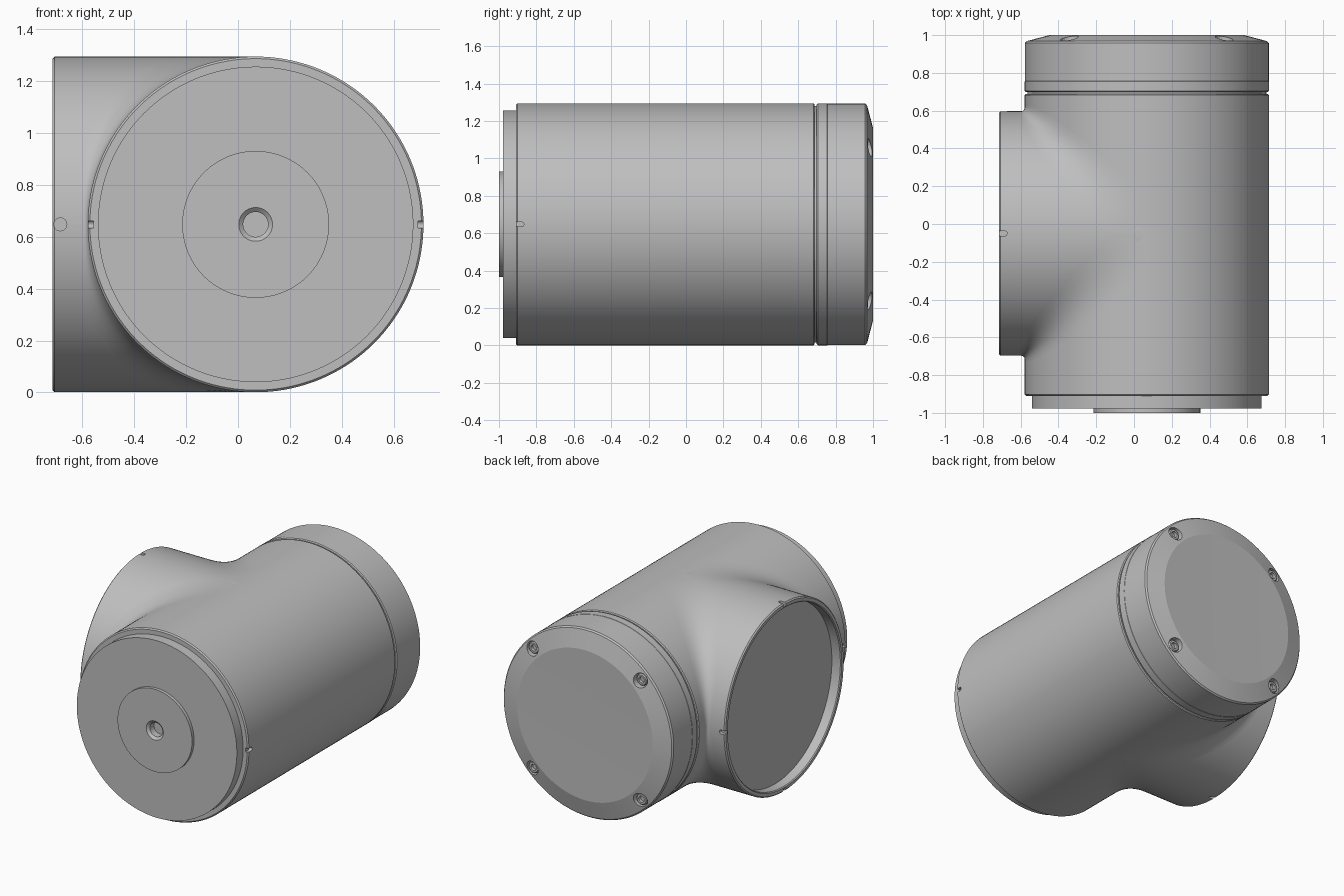
import bpy
import bmesh
from math import cos, sin, pi, radians
from mathutils import Matrix, Vector

if "Cube" in bpy.data.objects:
    bpy.data.objects.remove(bpy.data.objects["Cube"])

R = 0.647                      # radius shared by both tubes
CX, CY, CZ = 0.068, -0.05, 0.648
SEG = 144

grey = bpy.data.materials.new("satin grey")
grey.use_nodes = True
grey.diffuse_color = (0.52, 0.52, 0.525, 1)
grey.node_tree.nodes["Principled BSDF"].inputs["Base Color"].default_value = (0.52, 0.52, 0.525, 1)

# Axis frames: local z becomes the axis of the part
ALONG_Y = Matrix.Translation((CX, 0, CZ)) @ Matrix.Rotation(radians(-90), 4, 'X')
ALONG_X = Matrix.Translation((0, CY, CZ)) @ Matrix.Rotation(radians(90), 4, 'Y')


def finish(bm, name):
    bmesh.ops.remove_doubles(bm, verts=bm.verts, dist=1e-5)
    bmesh.ops.recalc_face_normals(bm, faces=bm.faces)
    mesh = bpy.data.meshes.new(name)
    bm.to_mesh(mesh)
    bm.free()
    mesh.materials.append(grey)
    ob = bpy.data.objects.new(name, mesh)
    bpy.context.collection.objects.link(ob)
    return ob


def lathe(name, profile, frame, seg=SEG):
    """Spin (radius, height) points that start and end on the axis."""
    bm = bmesh.new()
    verts = [bm.verts.new((r, 0, h)) for r, h in profile]
    edges = [bm.edges.new(pair) for pair in zip(verts, verts[1:])]
    bmesh.ops.spin(bm, geom=verts + edges, cent=(0, 0, 0), axis=(0, 0, 1),
                   angle=2 * pi, steps=seg, use_merge=True)
    bm.transform(frame)
    return finish(bm, name)


def smooth(ob):
    bpy.ops.object.select_all(action='DESELECT')
    ob.select_set(True)
    bpy.context.view_layer.objects.active = ob
    bpy.ops.object.shade_smooth_by_angle(angle=radians(12))


def cut(ob, cutters):
    """Subtract the cutters, then remove them."""
    for c in cutters:
        mod = ob.modifiers.new("cut", 'BOOLEAN')
        mod.operation = 'DIFFERENCE'
        mod.solver = 'EXACT'
        mod.object = c
        c.hide_render = True
        bpy.context.view_layer.objects.active = ob
        bpy.ops.object.modifier_apply(modifier=mod.name)
        bpy.data.objects.remove(c)


def pin(center, direction, radius, length, name="pin_cutter"):
    """Cylinder centred on a point, with its axis along a direction."""
    turn = Vector(direction).to_track_quat('Z', 'Y').to_matrix().to_4x4()
    bm = bmesh.new()
    bmesh.ops.create_cone(bm, cap_ends=True, segments=24, radius1=radius, radius2=radius,
                          depth=length, matrix=Matrix.Translation(center) @ turn)
    return finish(bm, name)


def slot(center, out, along, half):
    """Round-ended slot running from a point off the rim along a direction."""
    out, along, center = Vector(out), Vector(along), Vector(center)
    side = out.cross(along)
    bm = bmesh.new()
    outline = [(-half, -0.05), (half, -0.05)]
    outline += [(half * cos(pi * i / 12), half * sin(pi * i / 12)) for i in range(13)]
    verts = [bm.verts.new(center + side * u + along * v - out * 0.022) for u, v in outline]
    face = bm.faces.new(verts)
    top = bmesh.ops.extrude_face_region(bm, geom=[face])["geom"]
    moved = [v for v in top if isinstance(v, bmesh.types.BMVert)]
    bmesh.ops.translate(bm, verts=moved, vec=out * 0.06)
    return finish(bm, "slot_cutter")


# Main tube with stepped front spigot, boss and centre hole
body = lathe("main_body", [
    (0, -0.94), (0.048, -0.94), (0.048, -0.985), (0.065, -1), (0.283, -1),
    (0.283, -0.978), (0.608, -0.978), (0.608, -0.91), (R - 0.008, -0.91), (R, -0.902),
    (R, 0.682), (R - 0.006, 0.688), (R - 0.014, 0.688), (R - 0.014, 0.72), (0, 0.72)], ALONG_Y)
cut(body, [slot((CX + s * R, -0.88, CZ), (s, 0, 0), (0, 1, 0), 0.013) for s in (-1, 1)])

# Rear cap with sloped rim, shallow dished face and four screw holes
cap = lathe("rear_cap", [
    (0, 0.699), (R - 0.006, 0.699), (R, 0.705), (R, 0.755), (R - 0.0015, 0.7565),
    (R - 0.0015, 0.958), (R - 0.01, 0.968), (0.515, 1), (0, 0.993)], ALONG_Y)
spots = [(CX + i * 0.41, CZ + k * 0.41) for i in (-1, 1) for k in (-1, 1)]
cut(cap, [pin((x, 1, z), (0, 1, 0), 0.048, 0.12) for x, z in spots])

# Side branch with open recessed socket
X0 = -0.715
branch = lathe("side_branch", [
    (0, X0 + 0.07), (0.612, X0 + 0.07), (0.612, X0 + 0.006), (0.618, X0), (R - 0.008, X0),
    (R, X0 + 0.008), (R, CX), (0, CX)], ALONG_X)
cut(branch, [slot((X0 + 0.03, CY, CZ + s * R), (0, 0, s), (1, 0, 0), 0.013) for s in (-1, 1)]
    + [slot((X0 + 0.03, CY + R, CZ), (0, 1, 0), (1, 0, 0), 0.013),
       pin((X0 + 0.03, CY - R, CZ), (0, 1, 0), 0.025, 0.04)])


# Concave blends where the branch meets the main tube
def blend(name, s):
    bm = bmesh.new()
    rows = []
    for i in range(73):
        t = pi * (i / 72 - 0.5)
        c, z = R * cos(t), CZ + R * sin(t)
        d = 0.022 + 0.16 * abs(sin(t)) ** 1.3
        corner = Vector((CX - c, CY + s * c, z))
        a, b = corner + Vector((0, s * d, 0)), corner - Vector((d, 0, 0))
        rows.append([bm.verts.new(a * (1 - u) ** 2 + corner * 2 * u * (1 - u) + b * u * u)
                     for u in (k / 10 for k in range(11))])
    for p, q in zip(rows, rows[1:]):
        for k in range(10):
            bm.faces.new((p[k], p[k + 1], q[k + 1], q[k]))
    ob = finish(bm, name)
    # Face outward, away from the centre of the tubes
    mid = ob.data.polygons[len(ob.data.polygons) // 2]
    if mid.normal.dot(Vector((-1, s, 0))) < 0:
        ob.data.flip_normals()
    return ob


parts = [body, cap, branch, blend("front_blend", -1), blend("rear_blend", 1)]

# Socket-head screws in the cap
for n, (x, z) in enumerate(spots):
    frame = Matrix.Translation((x, 0, z)) @ Matrix.Rotation(radians(-90), 4, 'X')
    parts.append(lathe(f"cap_screw_{n + 1}", [
        (0, 0.935), (0.04, 0.935), (0.04, 0.966), (0.034, 0.972),
        (0.021, 0.972), (0.021, 0.95), (0, 0.95)], frame, 24))

for ob in parts:
    smooth(ob)
